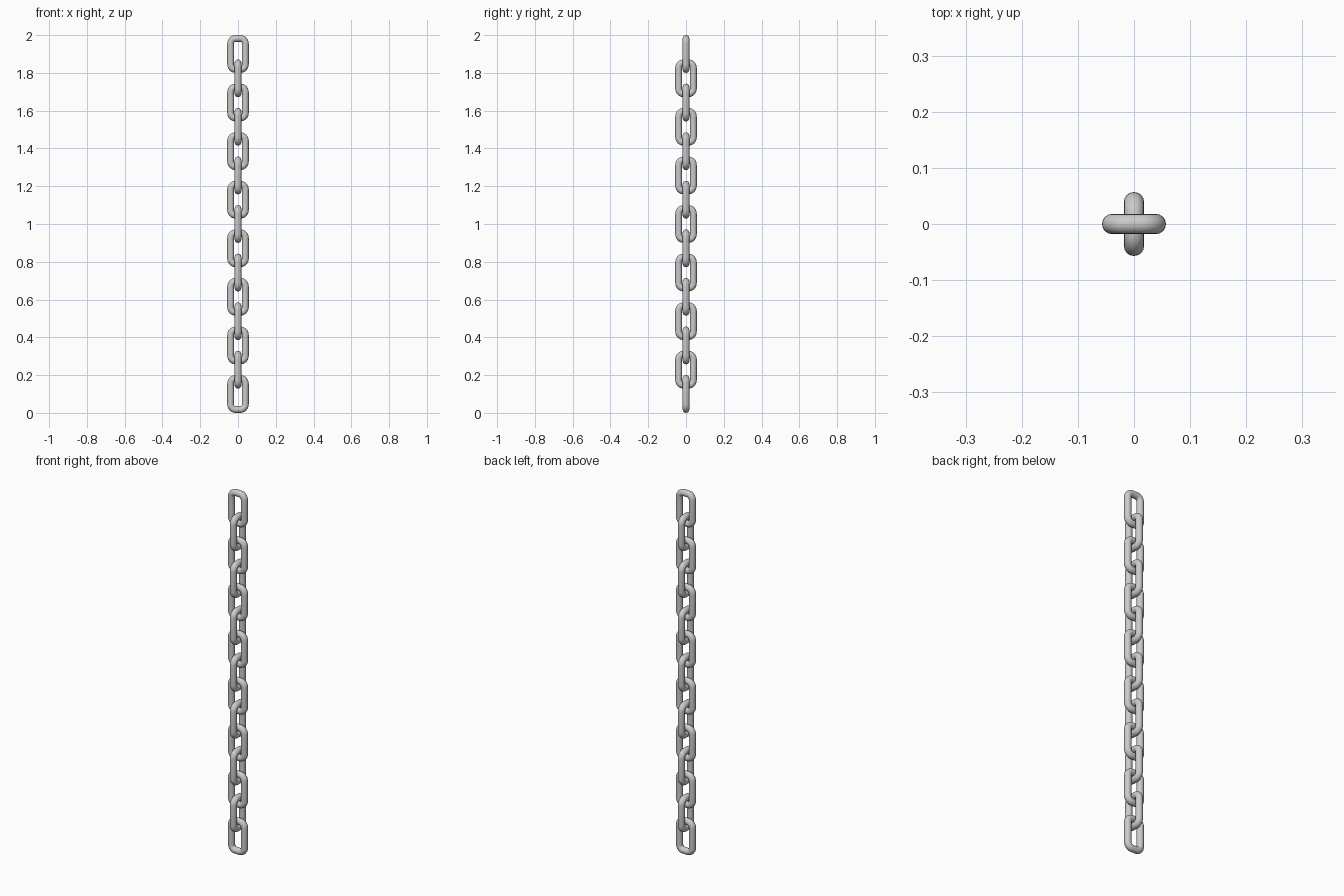
import bpy, bmesh
from math import sin, cos, pi
from mathutils import Vector

if "Cube" in bpy.data.objects:
    bpy.data.objects.remove(bpy.data.objects["Cube"])

COUNT = 15
LENGTH = 0.2          # outer link length
HALF_W = 0.057        # outer half width
WIRE = 0.0179         # wire radius
CORNER = 0.027        # bend radius of the wire centreline
PITCH = (2.0 - LENGTH) / (COUNT - 1)
ARC, SIDES = 8, 16


def link_mesh():
    """Round wire swept along a rounded rectangle in the XZ plane."""
    cx, cz = HALF_W - WIRE - CORNER, LENGTH / 2 - WIRE - CORNER
    bm = bmesh.new()
    rings = []
    for q, (sx, sz) in enumerate([(1, 1), (-1, 1), (-1, -1), (1, -1)]):
        for i in range(ARC + 1):
            a = (q + i / ARC) * pi / 2
            out = Vector((cos(a), 0, sin(a)))
            centre = Vector((sx * cx, 0, sz * cz)) + out * CORNER
            rings.append([bm.verts.new(centre + out * WIRE * cos(t) + Vector((0, WIRE * sin(t), 0)))
                          for t in (2 * pi * k / SIDES for k in range(SIDES))])
    for i, ring in enumerate(rings):
        nxt = rings[(i + 1) % len(rings)]
        for k in range(SIDES):
            j = (k + 1) % SIDES
            bm.faces.new((ring[k], ring[j], nxt[j], nxt[k])).smooth = True
    bmesh.ops.recalc_face_normals(bm, faces=bm.faces)
    mesh = bpy.data.meshes.new("chain_link")
    bm.to_mesh(mesh)
    bm.free()
    return mesh


# Interlocked links, each turned a quarter turn from its neighbour
mesh = link_mesh()
for n in range(COUNT):
    link = bpy.data.objects.new(f"chain_link_{n + 1:02d}", mesh)
    link.location.z = LENGTH / 2 + n * PITCH
    link.rotation_euler.z = (n % 2) * pi / 2
    bpy.context.collection.objects.link(link)
